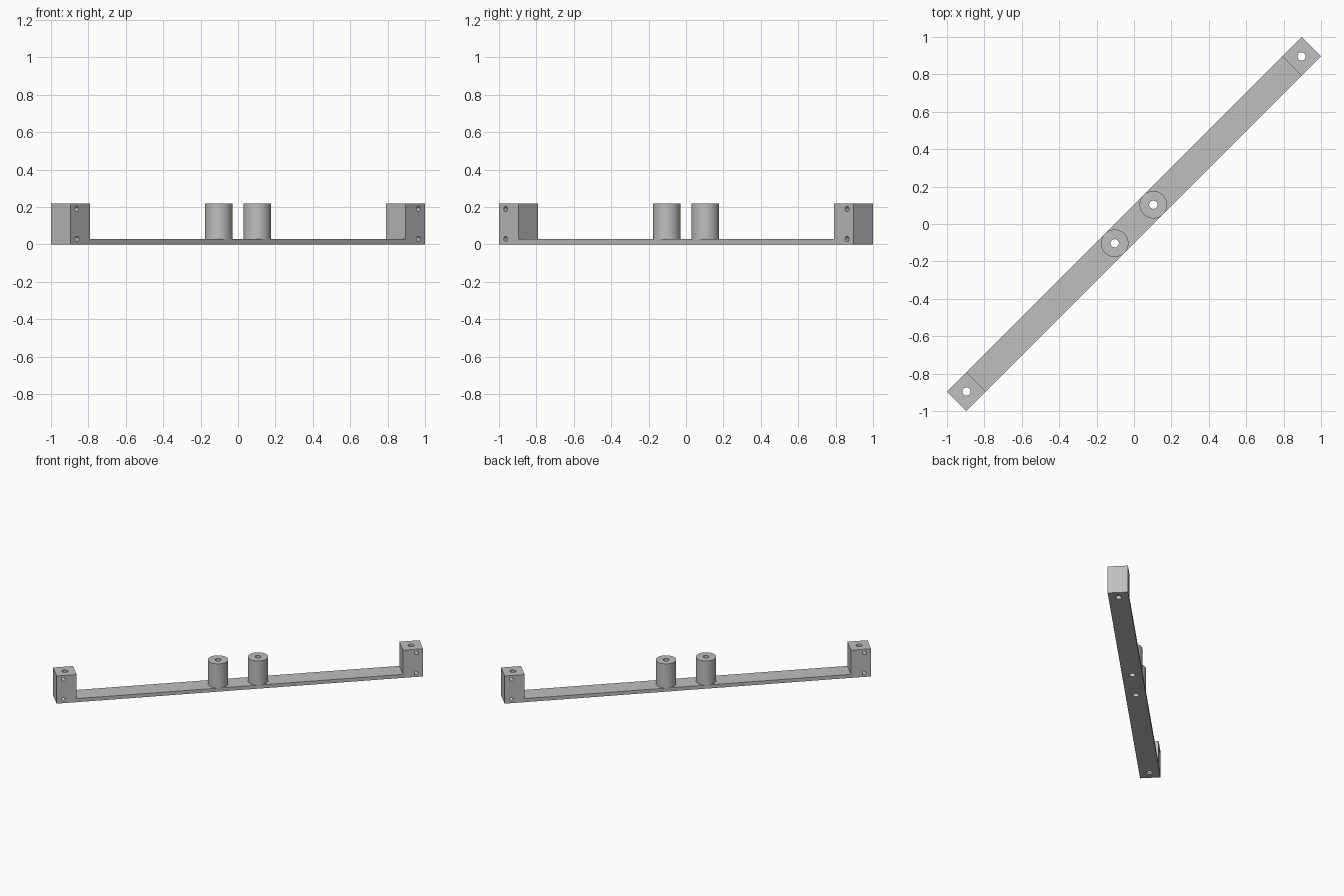
import bpy, math
from mathutils import Matrix

if "Cube" in bpy.data.objects:
    bpy.data.objects.remove(bpy.data.objects["Cube"])

# Shared dimensions, measured along the bar
HALF_LEN = 1.3407
WIDTH = 0.147
HEIGHT = 0.22
BAR_T = 0.028
TURN = Matrix.Rotation(math.radians(45), 4, 'Z')

grey = bpy.data.materials.new("plain grey")
grey.diffuse_color = (0.52, 0.52, 0.52, 1)
grey.use_nodes = True
grey.node_tree.nodes["Principled BSDF"].inputs["Base Color"].default_value = grey.diffuse_color


def box(name, u0, u1, z0, z1):
    bpy.ops.mesh.primitive_cube_add(size=1)
    ob = bpy.context.object
    ob.name = name
    ob.data.transform(Matrix.Translation(((u0 + u1) / 2, 0, (z0 + z1) / 2))
                      @ Matrix.Diagonal((u1 - u0, WIDTH, z1 - z0, 1)))
    ob.data.materials.append(grey)
    return ob


def cylinder(name, r, depth, pos, sideways=False, sides=48):
    bpy.ops.mesh.primitive_cylinder_add(radius=r, depth=depth, vertices=sides)
    ob = bpy.context.object
    ob.name = name
    tilt = Matrix.Rotation(math.radians(90 if sideways else 0), 4, 'X')
    ob.data.transform(Matrix.Translation(pos) @ tilt)
    ob.data.materials.append(grey)
    return ob


def boolean(target, other, operation):
    mod = target.modifiers.new(operation.lower(), 'BOOLEAN')
    mod.operation = operation
    mod.solver = 'EXACT'
    mod.object = other
    bpy.context.view_layer.objects.active = target
    bpy.ops.object.modifier_apply(modifier=mod.name)
    bpy.data.objects.remove(other, do_unlink=True)


# Flat bar with an upright block at each end and two round posts
bracket = box("mounting_bracket", -HALF_LEN, HALF_LEN, 0, BAR_T)
for s in (-1, 1):
    ends = sorted((s * HALF_LEN, s * (HALF_LEN - WIDTH)))
    boolean(bracket, box("end_block", *ends, 0, HEIGHT), 'UNION')
    post = cylinder("post", WIDTH / 2, HEIGHT - 0.01,
                    (s * 0.146, 0, (HEIGHT + 0.01) / 2))
    boolean(bracket, post, 'UNION')

# Vertical bores and crosswise screw holes
for s in (-1, 1):
    for u in (0.146, 1.267):
        boolean(bracket, cylinder("bore", 0.022, 1, (s * u, 0, 0), sides=32),
                'DIFFERENCE')
    for z in (0.03, 0.19):
        boolean(bracket, cylinder("screw_hole", 0.014, 1, (s * 1.291, 0, z),
                                  True, 24), 'DIFFERENCE')

# Lay the bar on the diagonal
bracket.data.transform(TURN)
bpy.ops.object.select_all(action='DESELECT')
bracket.select_set(True)
bpy.context.view_layer.objects.active = bracket
bpy.ops.object.shade_smooth_by_angle(angle=math.radians(30))
